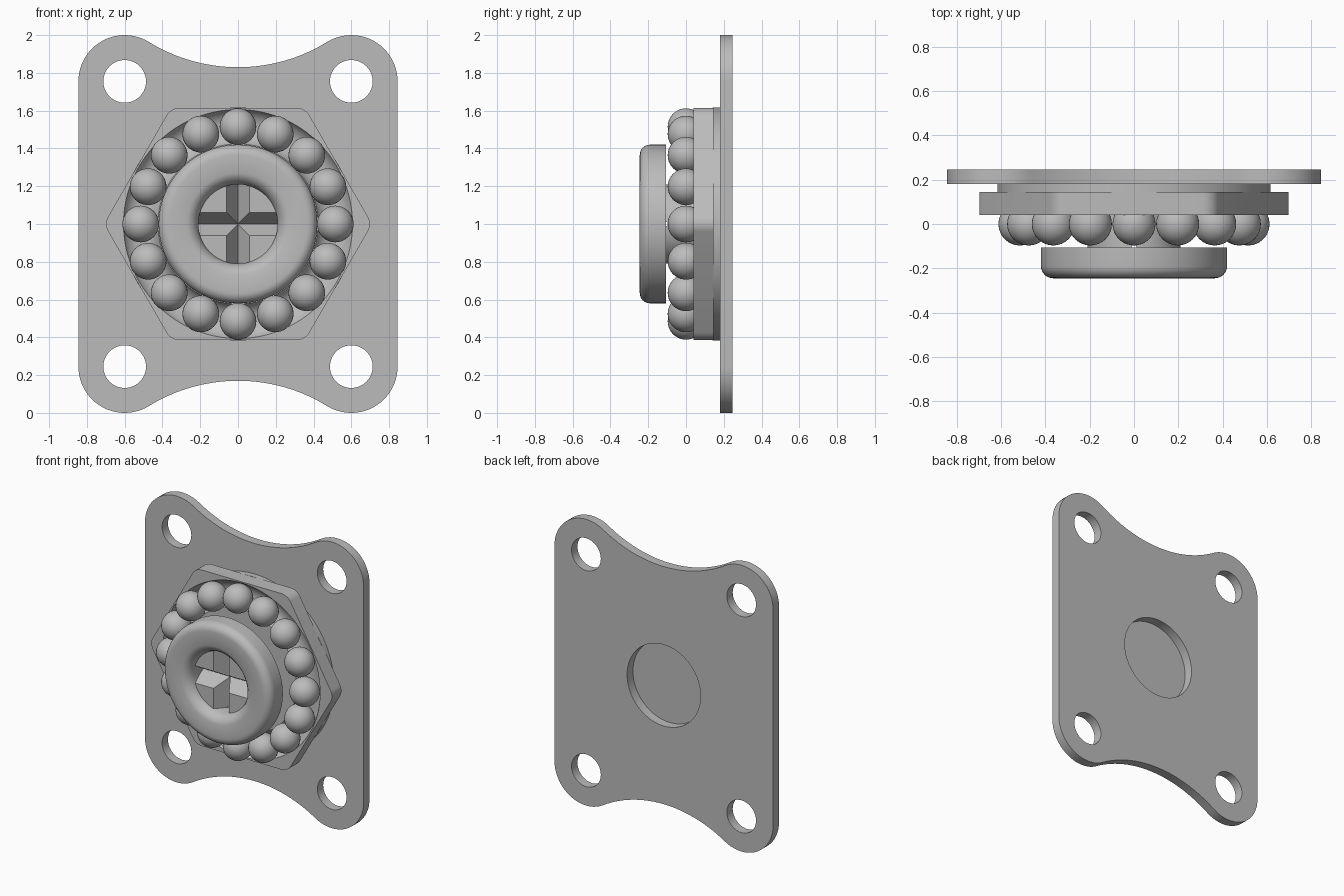
import bpy, bmesh, math
from mathutils import Matrix
from math import sin, cos, radians, atan2, hypot, pi

cube = bpy.data.objects.get("Cube")
if cube:
    bpy.data.objects.remove(cube, do_unlink=True)

steel = bpy.data.materials.new("grey steel")
steel.use_nodes = True
GREY = (0.5, 0.5, 0.5, 1)
steel.diffuse_color = GREY
steel.node_tree.nodes["Principled BSDF"].inputs["Base Color"].default_value = GREY

MID = 1.0  # height of the bearing axis


def activate(ob):
    bpy.ops.object.select_all(action='DESELECT')
    ob.select_set(True)
    bpy.context.view_layer.objects.active = ob


def finish(ob):
    ob.data.materials.clear()
    ob.data.materials.append(steel)
    activate(ob)
    bpy.ops.object.shade_smooth_by_angle(angle=radians(30))


def from_bmesh(name, bm):
    bmesh.ops.remove_doubles(bm, verts=bm.verts, dist=1e-5)
    bmesh.ops.recalc_face_normals(bm, faces=bm.faces)
    me = bpy.data.meshes.new(name)
    bm.to_mesh(me)
    bm.free()
    ob = bpy.data.objects.new(name, me)
    bpy.context.collection.objects.link(ob)
    return ob


def arc(cx, cz, r, a0, a1, n):
    return [(cx + r * cos(a0 + (a1 - a0) * i / n), cz + r * sin(a0 + (a1 - a0) * i / n))
            for i in range(n + 1)]


def slab(name, outlines, y0, y1):
    """Extrude x-z outlines (the first is outer, the rest are holes) from y0 to y1."""
    cu = bpy.data.curves.new(name, 'CURVE')
    cu.dimensions = '2D'
    cu.fill_mode = 'BOTH'
    cu.extrude = (y1 - y0) / 2
    for pts in outlines:
        sp = cu.splines.new('POLY')
        sp.points.add(len(pts) - 1)
        for p, (x, z) in zip(sp.points, pts):
            p.co = (x, z, 0, 1)
        sp.use_cyclic_u = True
    tmp = bpy.data.objects.new(name, cu)
    bpy.context.collection.objects.link(tmp)
    activate(tmp)
    bpy.ops.object.convert(target='MESH')
    tmp = bpy.context.object
    bm = bmesh.new()
    bm.from_mesh(tmp.data)
    bpy.data.objects.remove(tmp, do_unlink=True)
    bm.transform(Matrix.Translation((0, (y0 + y1) / 2, 0)) @ Matrix.Rotation(pi / 2, 4, 'X'))
    return from_bmesh(name, bm)


def lathe(name, profile, closed=False, n=96):
    """Spin a (radius, y) profile about the bearing axis."""
    bm = bmesh.new()
    vs = [bm.verts.new((r, y, MID)) for r, y in profile]
    pairs = list(zip(vs, vs[1:])) + ([(vs[-1], vs[0])] if closed else [])
    es = [bm.edges.new(p) for p in pairs]
    bmesh.ops.spin(bm, geom=vs + es, cent=(0, 0, MID), axis=(0, 1, 0),
                   angle=2 * pi, steps=n, use_merge=True)
    return from_bmesh(name, bm)


def cut(ob, cutter):
    mod = ob.modifiers.new("cut", 'BOOLEAN')
    mod.operation = 'DIFFERENCE'
    mod.solver = 'EXACT'
    mod.object = cutter
    activate(ob)
    bpy.ops.object.modifier_apply(modifier=mod.name)
    bpy.data.objects.remove(cutter, do_unlink=True)


# Mounting plate: round corners joined by tangent concave arcs
CX, R = 0.6, 0.245
CZ = 2 - R
dip = 1.83
BIG = (CX ** 2 + (dip - CZ) ** 2 - R ** 2) / (2 * (R - dip + CZ))
a = atan2(dip + BIG - CZ, CX)
top = arc(CX, CZ, R, 0, pi - a, 20)
top += arc(0, dip + BIG, BIG, -a, a - pi, 28)[1:-1]
top += arc(-CX, CZ, R, a, pi, 20)
outline = top + [(-x, 2 - z) for x, z in top]
holes = [arc(sx * CX, MID + sz * (CZ - MID), 0.113, 0, 2 * pi, 40)[:-1]
         for sx in (-1, 1) for sz in (-1, 1)]
holes.append(arc(0, MID, 0.284, 0, 2 * pi, 64)[:-1])
finish(slab("mounting_plate", [outline] + holes, 0.18, 0.245))

# Hexagonal race with softened corners and a ball groove
corner = 0.08
reach = (0.615 - corner) / cos(pi / 6)
hexagon = []
for k in range(6):
    t = k * pi / 3
    hexagon += arc(reach * cos(t), MID + reach * sin(t), corner, t - pi / 6, t + pi / 6, 6)
hex_race = slab("hex_race", [hexagon], 0.04, 0.145)
cut(hex_race, lathe("groove_cutter", arc(0.515, 0, 0.1, 0, 2 * pi, 40)[:-1], closed=True))
finish(hex_race)

# Backing disc between race and plate
finish(lathe("backing_disc", [(0, 0.14), (0.617, 0.14), (0.617, 0.18), (0, 0.18)]))

# Ring of balls
for i in range(16):
    t = i * pi / 8
    bm = bmesh.new()
    bmesh.ops.create_uvsphere(bm, u_segments=32, v_segments=20, radius=0.097)
    bm.transform(Matrix.Translation((0.515 * cos(t), 0, MID + 0.515 * sin(t))))
    finish(from_bmesh("ball_%d" % (i + 1), bm))

# Front collar: rounded outer rim and flared bore
rim = arc(0.365, -0.19, 0.055, 0, -pi / 2, 8)
bore = [(0.27, -0.245), (0.245, -0.235), (0.225, -0.215), (0.21, -0.185)]
finish(lathe("front_collar", [(0.21, -0.105), (0.42, -0.105)] + rim + bore, closed=True))

# Shaft with a V-grooved cross in its face
FACE = -0.185
shaft = lathe("shaft", [(0, FACE), (0.21, FACE), (0.21, 0.06), (0, 0.06)])
for turn in (0, pi / 2):
    bm = bmesh.new()
    wedge = [bm.verts.new((-0.4, y, z)) for y, z in ((FACE - 0.05, -0.09), (FACE - 0.05, 0.09), (FACE + 0.1, 0))]
    bm.faces.new(wedge)
    new = bmesh.ops.extrude_face_region(bm, geom=bm.faces[:])["geom"]
    bmesh.ops.translate(bm, vec=(0.8, 0, 0), verts=[v for v in new if isinstance(v, bmesh.types.BMVert)])
    bm.transform(Matrix.Translation((0, 0, MID)) @ Matrix.Rotation(turn, 4, 'Y'))
    cut(shaft, from_bmesh("cross_cutter", bm))
finish(shaft)
